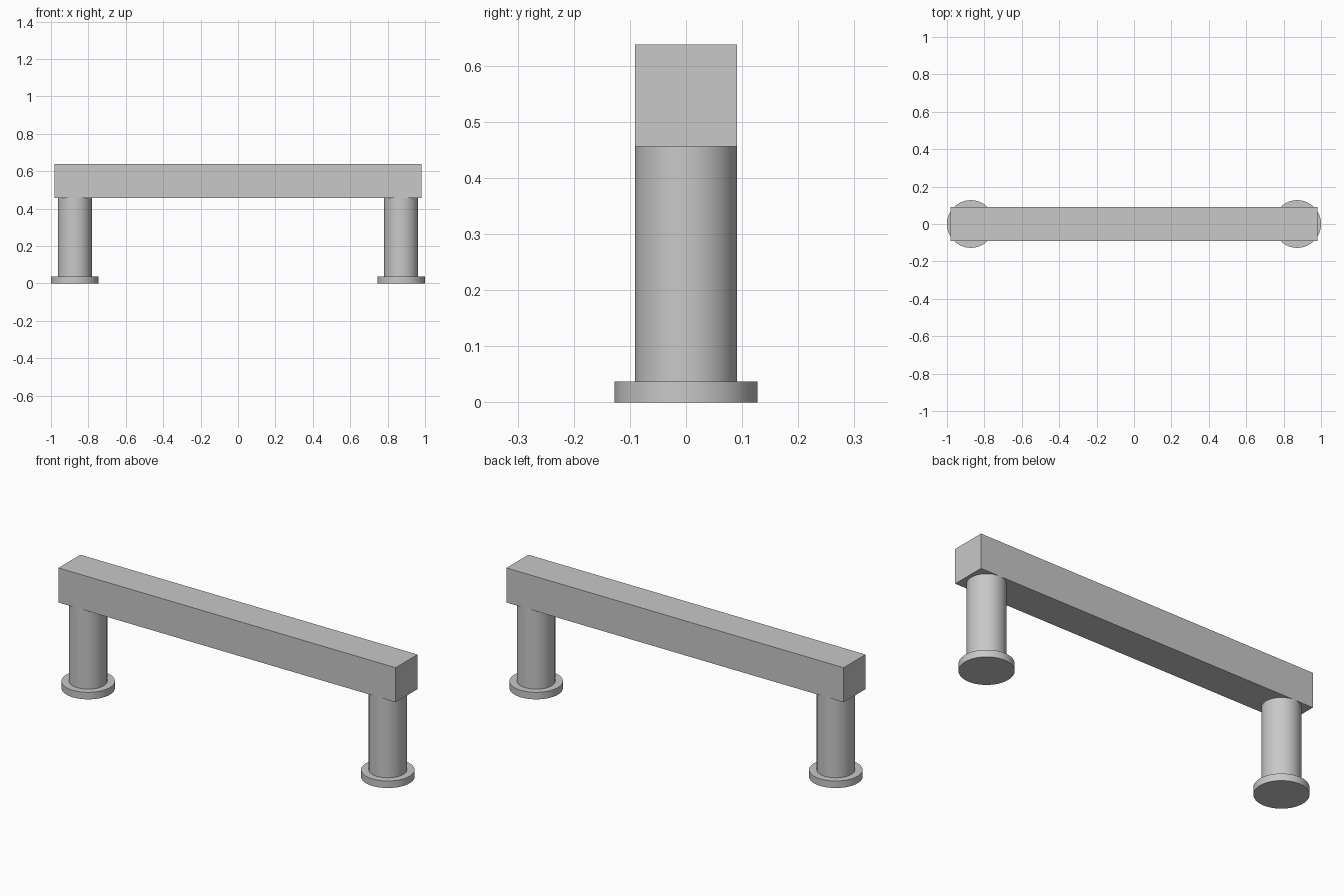
import bpy
import math

cube = bpy.data.objects.get("Cube")
if cube:
    bpy.data.objects.remove(cube, do_unlink=True)

BAR_LENGTH, BAR_WIDTH = 1.964, 0.182
BAR_BOTTOM, BAR_TOP = 0.456, 0.638
FOOT_RADIUS, FOOT_HEIGHT = 0.1275, 0.037
LEG_X = 1 - FOOT_RADIUS

# Single satin metal colour
metal = bpy.data.materials.new("light_grey_metal")
metal.use_nodes = True
colour = (0.58, 0.58, 0.58, 1)
metal.diffuse_color = colour
metal.node_tree.nodes["Principled BSDF"].inputs["Base Color"].default_value = colour


def finish(name):
    obj = bpy.context.object
    obj.name = obj.data.name = name
    obj.data.materials.append(metal)
    return obj


def cylinder(name, x, radius, bottom, top):
    bpy.ops.mesh.primitive_cylinder_add(
        vertices=64, radius=radius, depth=top - bottom,
        location=(x, 0, (bottom + top) / 2))
    finish(name)
    bpy.ops.object.shade_smooth_by_angle(angle=math.radians(30))


# Square grip bar
bpy.ops.mesh.primitive_cube_add(size=1, location=(0, 0, (BAR_BOTTOM + BAR_TOP) / 2))
bar = finish("grip_bar")
bar.scale = (BAR_LENGTH, BAR_WIDTH, BAR_TOP - BAR_BOTTOM)
bpy.ops.object.transform_apply(location=False, rotation=False, scale=True)

# Round posts on flanged feet
for side, sign in (("left", 1), ("right", -1)):
    cylinder(side + "_post", sign * LEG_X, BAR_WIDTH / 2, FOOT_HEIGHT, BAR_BOTTOM)
    cylinder(side + "_foot", sign * LEG_X, FOOT_RADIUS, 0, FOOT_HEIGHT)
